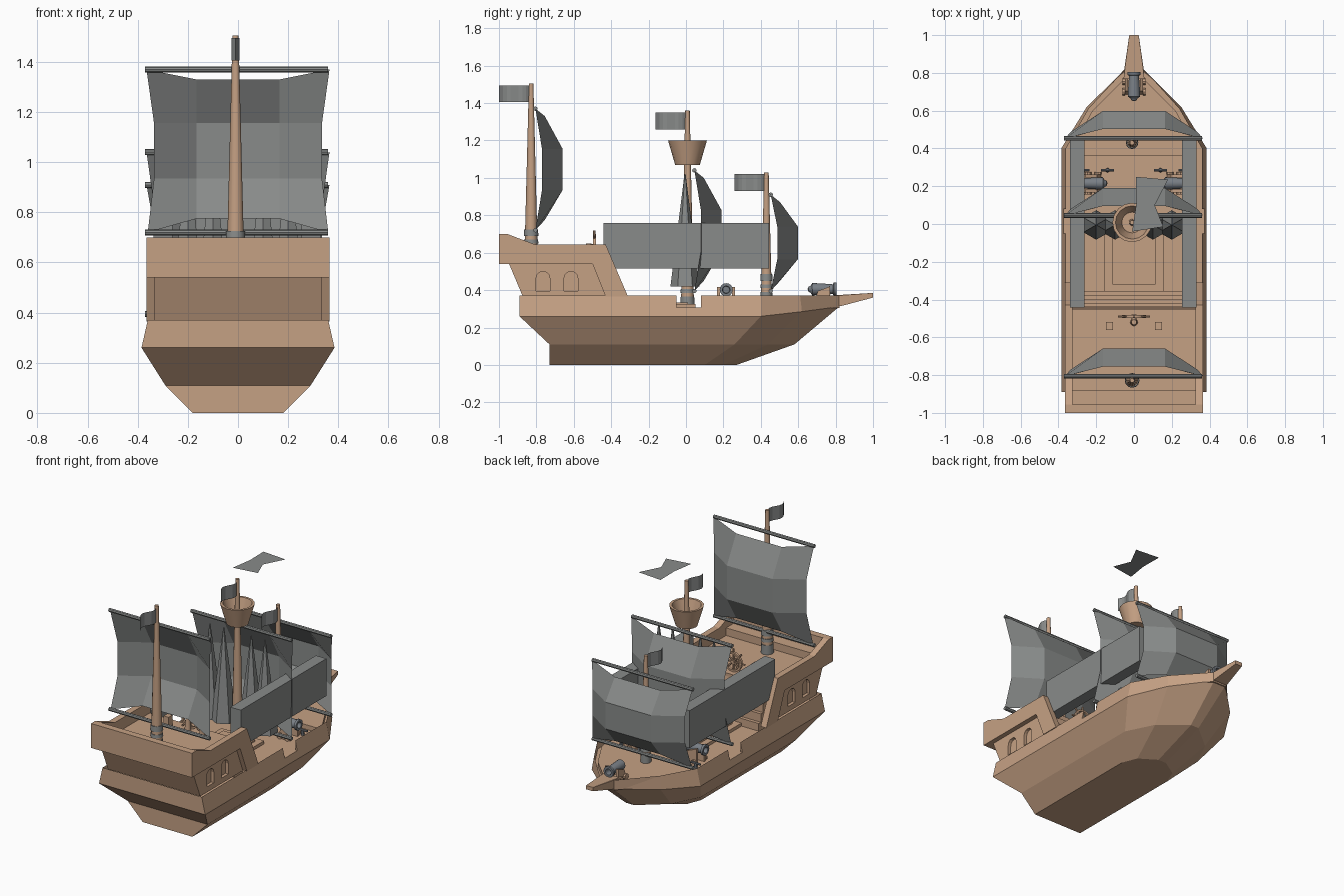
import bpy, bmesh, math
from mathutils import Matrix, Vector

cube = bpy.data.objects.get("Cube")
if cube:
    bpy.data.objects.remove(cube)


def material(name, rgb):
    m = bpy.data.materials.new(name)
    m.use_nodes = True
    m.diffuse_color = (*rgb, 1)
    m.node_tree.nodes["Principled BSDF"].inputs["Base Color"].default_value = (*rgb, 1)
    return m


WOOD = material("light wood", (0.56, 0.355, 0.23))
GREY = material("canvas grey", (0.25, 0.26, 0.255))
METAL = material("cannon metal", (0.19, 0.21, 0.235))


def finish(name, bm, mat, smooth=False):
    bmesh.ops.recalc_face_normals(bm, faces=bm.faces)
    me = bpy.data.meshes.new(name)
    bm.to_mesh(me)
    bm.free()
    ob = bpy.data.objects.new(name, me)
    bpy.context.scene.collection.objects.link(ob)
    me.materials.append(mat)
    if smooth:
        bpy.ops.object.select_all(action='DESELECT')
        ob.select_set(True)
        bpy.context.view_layer.objects.active = ob
        bpy.ops.object.shade_smooth_by_angle(angle=math.radians(35))
    return ob


def box(name, x, y, z, mat=WOOD):
    """Box from (min, max) pairs on each axis."""
    bm = bmesh.new()
    size = [b - a for a, b in (x, y, z)]
    mid = [(a + b) / 2 for a, b in (x, y, z)]
    bmesh.ops.create_cube(bm, size=1, matrix=Matrix.Translation(mid) @ Matrix.Diagonal((*size, 1)))
    return finish(name, bm, mat)


def add_prism(bm, points, offset):
    face = bm.faces.new([bm.verts.new(p) for p in points])
    new = bmesh.ops.extrude_face_region(bm, geom=[face])["geom"]
    bmesh.ops.translate(bm, verts=[v for v in new if isinstance(v, bmesh.types.BMVert)], vec=offset)


def side_prism(name, profile, x0, x1, mat=WOOD):
    """Side outline of (y, z) points pushed along x."""
    bm = bmesh.new()
    add_prism(bm, [(x0, y, z) for y, z in profile], (x1 - x0, 0, 0))
    return finish(name, bm, mat)


def rod(name, a, b, r1, r2, mat=WOOD, sides=12):
    a, b = Vector(a), Vector(b)
    turn = (b - a).to_track_quat('Z', 'Y').to_matrix().to_4x4()
    bm = bmesh.new()
    bmesh.ops.create_cone(bm, cap_ends=True, segments=sides, radius1=r1, radius2=r2,
                          depth=(b - a).length, matrix=Matrix.Translation((a + b) / 2) @ turn)
    return finish(name, bm, mat, sides > 6)


def lathe(name, profile, place, mat, sides=16):
    bm = bmesh.new()
    verts = [bm.verts.new((r, 0, z)) for r, z in profile]
    edges = [bm.edges.new(p) for p in zip(verts, verts[1:])]
    bmesh.ops.spin(bm, geom=verts + edges, axis=(0, 0, 1), cent=(0, 0, 0),
                   angle=math.tau, steps=sides, use_duplicate=False)
    bmesh.ops.remove_doubles(bm, verts=bm.verts, dist=1e-5)
    bm.transform(place)
    return finish(name, bm, mat, True)


def cut(target, cutter):
    cutter.hide_render = True
    cutter.hide_set(True)
    mod = target.modifiers.new("cut", 'BOOLEAN')
    mod.operation, mod.solver, mod.object = 'DIFFERENCE', 'EXACT', cutter


# Hull: half outlines (stern, middle, shoulder, bow) at four heights, lofted upwards
LEVELS = [
    [(.18, -.73, 0), (.18, .1, 0), (.14, .2, 0), (.03, .27, 0)],
    [(.29, -.73, .11), (.29, .26, .11), (.2, .44, .11), (.03, .58, .11)],
    [(.385, -.89, .26), (.385, .40, .26), (.25, .62, .285), (.045, .82, .312)],
    [(.36, -.89, .37), (.36, .40, .37), (.24, .61, .37), (.05, .82, .37)],
]
bm = bmesh.new()
rings = []
for level in LEVELS:
    full = level + [(-x, y, z) for x, y, z in reversed(level)]
    rings.append([bm.verts.new(p) for p in full])
for low, high in zip(rings, rings[1:]):
    for i in range(len(low)):
        j = (i + 1) % len(low)
        bm.faces.new((low[i], low[j], high[j], high[i]))
bm.faces.new(rings[0][::-1])
top = bm.faces.new(rings[-1])
bmesh.ops.inset_region(bm, faces=[top], thickness=.025)
bmesh.ops.translate(bm, verts=top.verts, vec=(0, 0, -.065))
hull = finish("hull", bm, WOOD)
cut(hull, box("gangway_cutter", (-.5, .5), (-.05, .08), (.307, .5)))

# Foredeck and bowsprit
bm = bmesh.new()
add_prism(bm, [(-.33, .36, .30), (.33, .36, .30), (.33, .40, .30), (.22, .60, .30),
               (.04, .78, .30), (-.04, .78, .30), (-.22, .60, .30), (-.33, .40, .30)], (0, 0, .035))
finish("foredeck", bm, WOOD)
bm = bmesh.new()
for y, w, z0, z1 in ((.77, .055, .315, .371), (.83, .05, .315, .372), (1.0, .025, .36, .385)):
    for x, z in ((-w, z0), (w, z0), (w, z1), (-w, z1)):
        bm.verts.new((x, y, z))
bmesh.ops.convex_hull(bm, input=bm.verts)
finish("bowsprit", bm, WOOD)

# Stern castle with arched window recesses
cabin = side_prism("cabin", [(-.87, .36), (-.95, .55), (-.45, .55), (-.42, .36)], -.335, .335)
bm = bmesh.new()
for y in (-.765, -.615):
    arch = [(y - .037, .395), (y + .037, .395)]
    arch += [(y + .037 * math.cos(a), .463 + .037 * math.sin(a))
             for a in (math.pi * i / 6 for i in range(7))]
    for x in (.315, -.355):
        add_prism(bm, [(x, p, q) for p, q in arch], (.04, 0, 0))
cut(cabin, finish("window_cutter", bm, WOOD))
wall = [(-1.0, .54), (-1.0, .70), (-.955, .70), (-.81, .645), (-.43, .645),
        (-.31, .365), (-.43, .365), (-.50, .54)]
for side, s in (("left", 1), ("right", -1)):
    side_prism(side + "_castle_wall", wall, s * .325, s * .366)
box("poop_deck", (-.33, .33), (-.99, -.45), (.54, .57))
box("transom", (-.33, .33), (-1.0, -.955), (.54, .70))
box("stern_bench", (-.33, .33), (-.955, -.88), (.57, .62))
for i in range(4):
    box(f"step_{i}", (-.28, .28), (-.44, -.42 + .022 * i), (.30, .52 - .055 * i))
for s in (-1, 1):
    box("rail_post", (s * .13 - .018, s * .13 + .018), (-.56, -.52), (.57, .64))

# Steering wheel
rod("wheel_stand", (0, -.52, .57), (0, -.52, .65), .02, .014)
rod("wheel_axle", (0, -.53, .635), (0, -.48, .635), .012, .012)
for i in range(4):
    a = math.pi * i / 4
    d = Vector((math.cos(a), 0, math.sin(a))) * .085
    c = Vector((0, -.49, .635))
    rod("wheel_spoke", c - d, c + d, .006, .006, WOOD, 6)
lathe("wheel_rim", [(.052, -.008), (.064, -.008), (.064, .008), (.052, .008), (.052, -.008)],
      Matrix.Translation((0, -.49, .635)) @ Matrix.Rotation(math.pi / 2, 4, 'X'), WOOD)

# Cargo hatch
box("hatch_frame", (-.155, .155), (-.36, .05), (.30, .325))
box("hatch_cover", (-.115, .115), (-.32, .01), (.32, .335))


def flag(name, x, y, z):
    bm = bmesh.new()
    pairs = []
    for i in range(9):
        t = i / 8
        px = x + .016 * math.sin(t * math.tau)
        pairs.append([bm.verts.new((px, y - .165 * t, z + h)) for h in (0, .09)])
    for (a, b), (c, d) in zip(pairs, pairs[1:]):
        bm.faces.new((a, c, d, b))
    finish(name, bm, GREY)


def sail(name, y, z0, z1):
    """Billowed four by four sheet hung between two yards."""
    h = z1 - z0
    rows = [(1, .365, 0, -.04, .05), (.67, .335, .035, 0, .145),
            (.33, .335, .035, 0, .145), (0, .36, 0, .055, .05)]
    bm = bmesh.new()
    grid = []
    for t, w, edge_y, lift, belly in rows:
        z = z0 + h * t
        grid.append([bm.verts.new(p) for p in (
            (-w, y + edge_y, z), (-.165, y + belly, z + lift),
            (.165, y + belly, z + lift), (w, y + edge_y, z))])
    for a, b in zip(grid, grid[1:]):
        for i in range(3):
            bm.faces.new((a[i], a[i + 1], b[i + 1], b[i]))
    finish(name, bm, GREY)
    for z in (z0, z1):
        rod(name + "_yard", (-.37, y, z), (.36, y, z), .012, .012, GREY, 8)


# Masts with banded feet, sails and flags: (y, foot, top, foot radius, sail y, sail z range)
MASTS = {"stern": (-.828, .57, 1.505, .036, -.805, .72, 1.37),
         "main": (.008, .305, 1.36, .035, .045, .395, 1.04),
         "fore": (.43, .33, 1.03, .03, .453, .395, .91)}
for name, (y, z0, z1, r, sy, s0, s1) in MASTS.items():
    rod(name + "_mast", (-.01, y, z0), (-.01, y, z1), r, .012)
    for lo, hi in ((0, .06), (.08, .10), (.12, .155)):
        rod(name + "_mast_band", (-.01, y, z0 + lo), (-.01, y, z0 + hi), r + .003, r + .001, GREY)
    sail(name + "_sail", sy, s0, s1)
    flag(name + "_flag", -.01, y - .006, z1 - .1)

# Crow's nest
lathe("lookout_basket", [(0, 1.07), (.066, 1.07), (.104, 1.2), (.088, 1.2), (.055, 1.09), (0, 1.09)],
      Matrix.Translation((-.01, .008, 0)), WOOD)

# Rigging cones beside the main mast
for x in (-.2, -.1, .1, .2):
    rod("rigging_cone", (x, -.005, .42), (x, -.005, 1.02), .078, .003, GREY, 6)

# Long side panels above the deck
for x in (-.3, .292):
    box("side_panel", (x - .038, x + .038), (-.442, .445), (.515, .76), GREY)

# Loose pennant sheet floating overhead
bm = bmesh.new()
pts = [[bm.verts.new((x, y, 1.45)) for x, y in pair] for pair in (
    ((.01, .25), (.18, .235)), ((.012, .105), (.11, .1)), ((-.01, -.04), (.155, -.015)))]
for (a, b), (c, d) in zip(pts, pts[1:]):
    bm.faces.new((a, b, d, c))
finish("loose_pennant", bm, GREY)

# Cannons: barrel along local z, turned to the firing direction
BARREL = [(0, -.085), (.014, -.08), (.018, -.07), (.033, -.06), (.03, 0), (.026, .05),
          (.035, .055), (.035, .07), (.02, .07), (.018, .03), (0, .03)]
for name, (x, y, z, angle) in {"left": (.225, .215, .402, -90), "right": (-.225, .215, .402, 90),
                               "bow": (0, .735, .405, 0)}.items():
    place = Matrix.Translation((x, y, z)) @ Matrix.Rotation(math.radians(angle), 4, 'Z')
    lathe(name + "_cannon", BARREL, place @ Matrix.Rotation(-math.pi / 2, 4, 'X'), METAL)
    floor = .305 if name != "bow" else .33
    for s in (-1, 1):
        bm = bmesh.new()
        low = floor - z
        add_prism(bm, [(s * .032, -.05, low), (s * .032, .035, low),
                       (s * .032, .035, .015), (s * .032, -.03, -.01)], (s * .016, 0, 0))
        bm.transform(place)
        finish(name + "_carriage_cheek", bm, WOOD)
        for d in (-.035, .02):
            rod(name + "_wheel", place @ Vector((s * .048, d, low + .02)),
                place @ Vector((s * .06, d, low + .02)), .02, .02, WOOD, 10)

# Deck cleats
for x in (-.27, -.14, .14, .27):
    rod("cleat_post", (x, .285, .30), (x, .285, .335), .012, .01, METAL, 8)
    rod("cleat_bar", (x - .035, .285, .337), (x + .035, .285, .337), .007, .007, METAL, 8)
